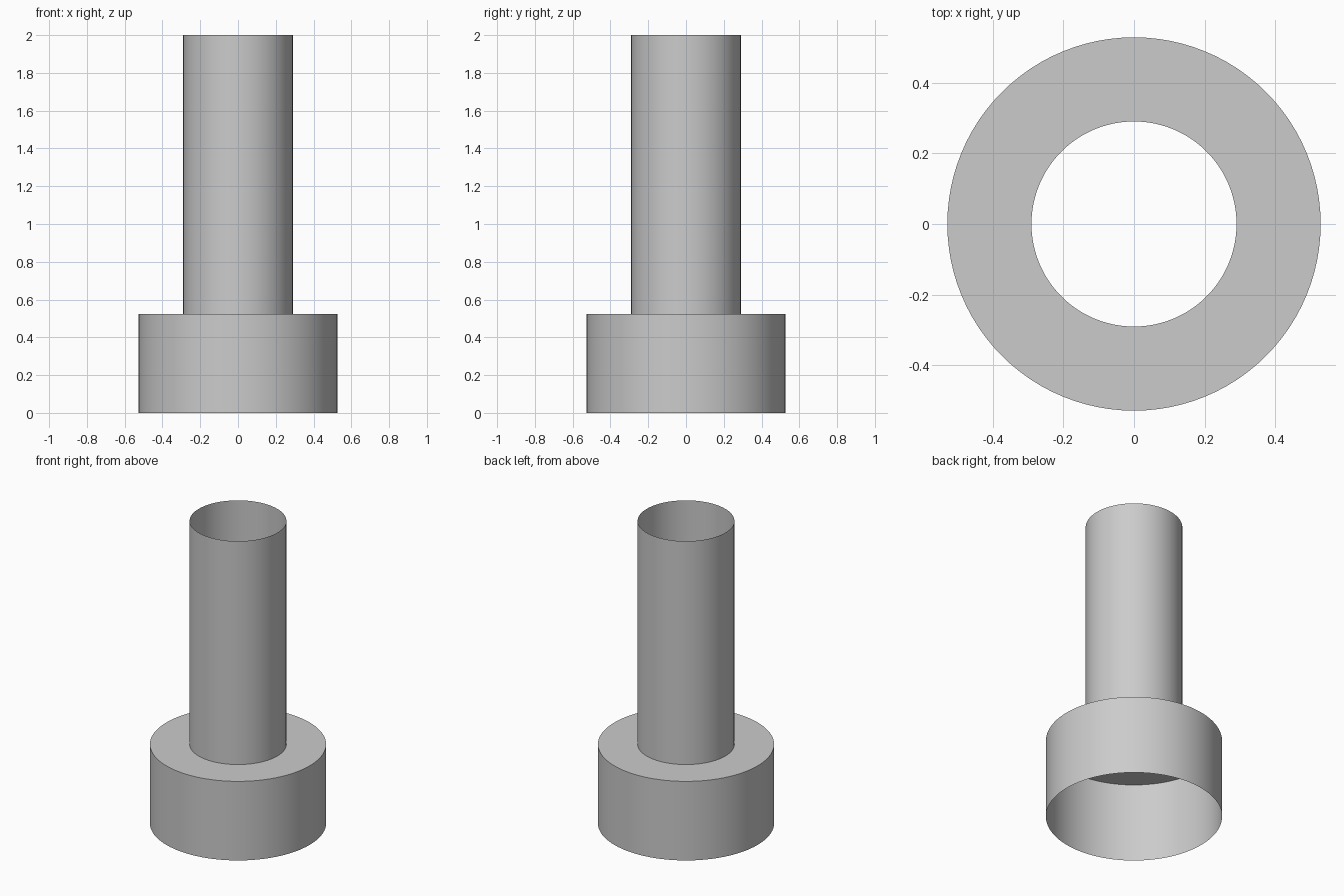
import bpy
import bmesh
import math

cube = bpy.data.objects.get("Cube")
if cube:
    bpy.data.objects.remove(cube, do_unlink=True)

SEGMENTS = 96
PIPE_R, COLLAR_R = 0.29, 0.528
COLLAR_H, TOTAL_H = 0.523, 2.0

grey = bpy.data.materials.new("plain grey")
grey.use_nodes = True
colour = (0.6, 0.6, 0.6, 1)
grey.diffuse_color = colour
grey.node_tree.nodes["Principled BSDF"].inputs["Base Color"].default_value = colour


def lathe(name, profile):
    """Revolve an (r, z) profile, listed bottom to top, into an open sheet."""
    bm = bmesh.new()
    verts = [bm.verts.new((r, 0, z)) for r, z in profile]
    edges = [bm.edges.new(pair) for pair in zip(verts, verts[1:])]
    bmesh.ops.spin(bm, geom=verts + edges, cent=(0, 0, 0), axis=(0, 0, 1),
                   angle=math.tau, steps=SEGMENTS, use_merge=True)
    bmesh.ops.remove_doubles(bm, verts=bm.verts, dist=0.0001)
    # Walls face away from the axis, ledges face up
    bm.normal_update()
    for face in bm.faces:
        c = face.calc_center_median()
        n = face.normal
        if c.x * n.x + c.y * n.y + n.z < 0:
            face.normal_flip()
    mesh = bpy.data.meshes.new(name)
    bm.to_mesh(mesh)
    bm.free()
    mesh.materials.append(grey)
    obj = bpy.data.objects.new(name, mesh)
    bpy.context.collection.objects.link(obj)
    bpy.ops.object.select_all(action="DESELECT")
    obj.select_set(True)
    bpy.context.view_layer.objects.active = obj
    bpy.ops.object.shade_smooth_by_angle(angle=math.radians(30))
    return obj


# Wide collar, open below, with a flat ring-shaped shoulder
lathe("collar", [(COLLAR_R, 0), (COLLAR_R, COLLAR_H), (PIPE_R, COLLAR_H)])

# Narrow pipe, open at both ends
lathe("pipe", [(PIPE_R, COLLAR_H), (PIPE_R, TOTAL_H)])
